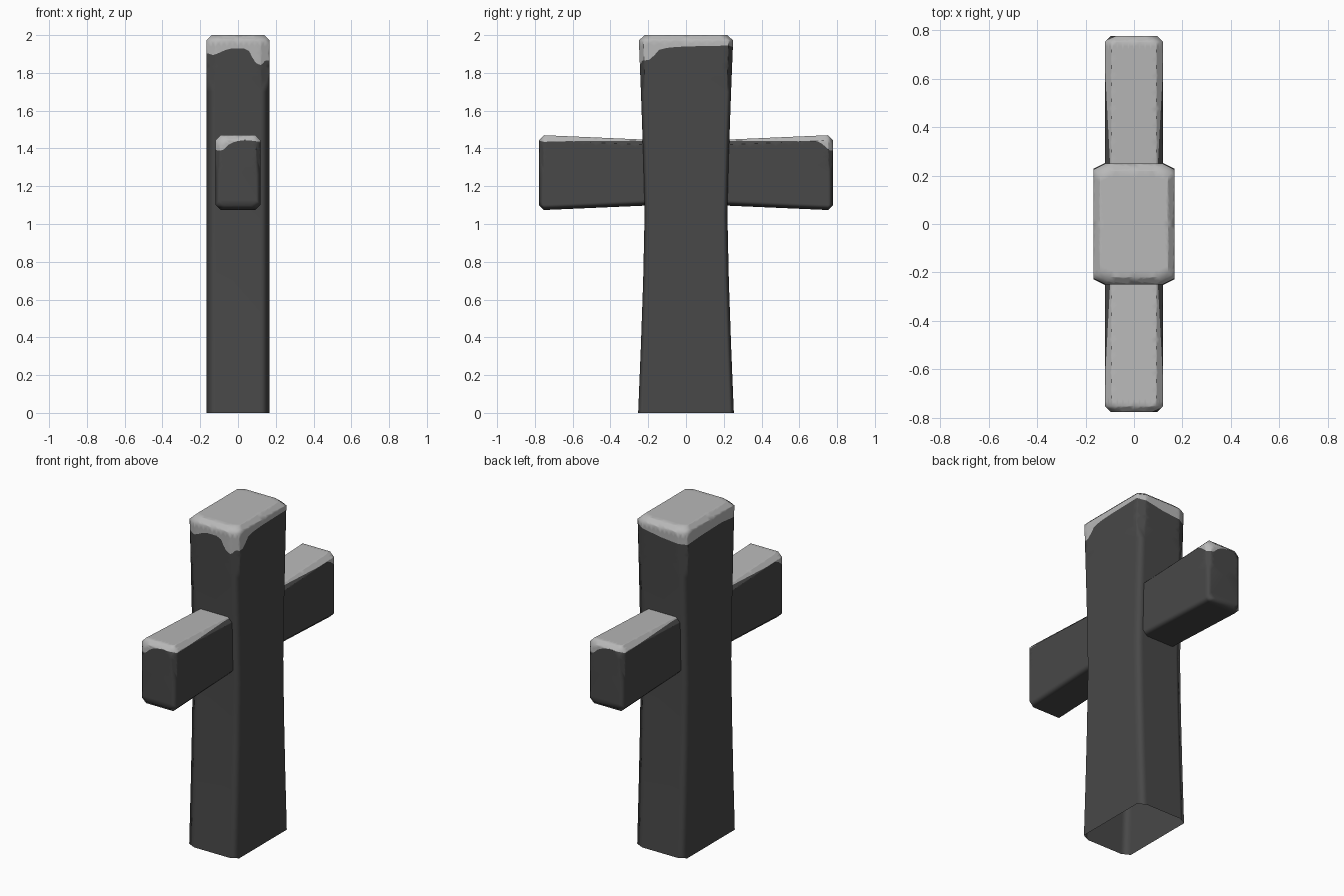
import bpy, bmesh

if "Cube" in bpy.data.objects:
    bpy.data.objects.remove(bpy.data.objects["Cube"])


def material(name, value):
    m = bpy.data.materials.new(name)
    m.diffuse_color = (value, value, value, 1)
    m.use_nodes = True
    m.node_tree.nodes["Principled BSDF"].inputs["Base Color"].default_value = m.diffuse_color
    return m


DARK = material("dark stone", 0.065)
LIGHT = material("pale cap", 0.48)


def interp(table, t):
    # piecewise linear lookup in a short list of (position, value)
    if t <= table[0][0]:
        return table[0][1]
    for (a, va), (b, vb) in zip(table, table[1:]):
        if t <= b:
            return va + (vb - va) * (t - a) / (b - a)
    return table[-1][1]


def octagon(hx, hy, cx, cy):
    # rectangle with chamfered corners
    return [(hx, cy - hy), (hx, hy - cy), (hx - cx, hy), (cx - hx, hy),
            (-hx, hy - cy), (-hx, cy - hy), (cx - hx, -hy), (hx - cx, -hy)]


def build(name, rings, cap_start, height, cap_zone):
    bm = bmesh.new()
    loops = [[bm.verts.new(p) for p in ring] for ring in rings]
    for r, s in zip(loops, loops[1:]):
        for i in range(8):
            j = (i + 1) % 8
            bm.faces.new((r[i], r[j], s[j], s[i]))
    bm.faces.new(loops[-1])
    if cap_start:
        bm.faces.new(loops[0])
    bmesh.ops.recalc_face_normals(bm, faces=bm.faces[:])
    bmesh.ops.triangulate(bm, faces=bm.faces[:])
    # refine only near the colour boundary
    for _ in range(6):
        long = [e for e in bm.edges if e.calc_length() > 0.035
                and max(v.co.z for v in e.verts) > cap_zone]
        if not long:
            break
        bmesh.ops.subdivide_edges(bm, edges=long, cuts=1)
        bmesh.ops.triangulate(bm, faces=bm.faces[:])
    # cut the mesh along the wavy line
    level = {v: v.co.z - height(v.co.x, v.co.y) for v in bm.verts}
    cuts = []
    for e in bm.edges[:]:
        a, b = e.verts
        fa, fb = level[a], level[b]
        if fa * fb < 0:
            cuts.append(bmesh.utils.edge_split(e, a, fa / (fa - fb))[1])
    for v in cuts:
        level[v] = 0
    bmesh.ops.connect_verts(bm, verts=cuts)
    for f in bm.faces:
        f.material_index = int(sum(level[v] for v in f.verts) > 0)
        f.smooth = True
    me = bpy.data.meshes.new(name)
    bm.to_mesh(me)
    bm.free()
    me.materials.append(DARK)
    me.materials.append(LIGHT)
    ob = bpy.data.objects.new(name, me)
    bpy.context.collection.objects.link(ob)
    ob.modifiers.new("flat_normals", 'WEIGHTED_NORMAL').weight = 90
    return ob


# upright post: waisted, open underneath, chamfered top
FRONT = [(-.165, 1.90), (-.13, 1.895), (-.1, 1.905), (-.07, 1.92), (-.03, 1.93), (.03, 1.93),
         (.06, 1.915), (.08, 1.87), (.1, 1.848), (.125, 1.84), (.14, 1.863), (.165, 1.865)]
RIGHT = [(-.25, 1.865), (-.2, 1.865), (-.17, 1.89), (-.14, 1.925), (-.08, 1.935), (0, 1.94), (.25, 1.945)]
BACK = [(-.165, 1.90), (0, 1.915), (.165, 1.945)]
LEFT = [(-.25, 1.90), (-.1, 1.915), (.1, 1.91), (.25, 1.90)]


def post_line(x, y):
    if .25 - abs(y) < .168 - abs(x):
        return interp(FRONT if y < 0 else BACK, x)
    return interp(RIGHT if x > 0 else LEFT, y)


rings = []
for z in (0, .35, .7, 1.05, 1.4, 1.7, 1.972):
    hy = .219 + .033 * abs((z - 1.03) / 1.0) ** 1.3
    rings.append([(x, y, z) for x, y in octagon(.168, hy, .05, .025)])
rings.append([(x, y, 2) for x, y in octagon(.14, .218, .04, .02)])
build("upright_post", rings, False, post_line, 1.8)

# crossbar: flares towards both ends, cap pattern repeats by half a turn
END = [(-.12, 1.435), (-.08, 1.44), (-.05, 1.444), (-.02, 1.443), (.02, 1.435),
       (.05, 1.42), (.08, 1.39), (.12, 1.39)]
DIP_SIDE = [(.2, 1.438), (.27, 1.441), (.6, 1.438), (.69, 1.44), (.72, 1.425), (.76, 1.39)]
PLAIN_SIDE = [(.2, 1.438), (.27, 1.441), (.6, 1.438), (.76, 1.435)]


def bar_line(x, y):
    if y < 0:
        x, y = -x, -y
    if .777 - y < .12 - abs(x):
        return interp(END, x)
    return interp(DIP_SIDE if x > 0 else PLAIN_SIDE, y)


rings = []
for y, inset in ((-.777, .025), (-.752, 0), (-.2, 0), (.2, 0), (.752, 0), (.777, .025)):
    h = interp([(.2, .174), (.752, .198)], abs(y)) - inset
    rings.append([(a, y, 1.272 + b) for a, b in octagon(.12 - inset, h, .028, .028)])
build("crossbar", rings, True, bar_line, 1.34)
